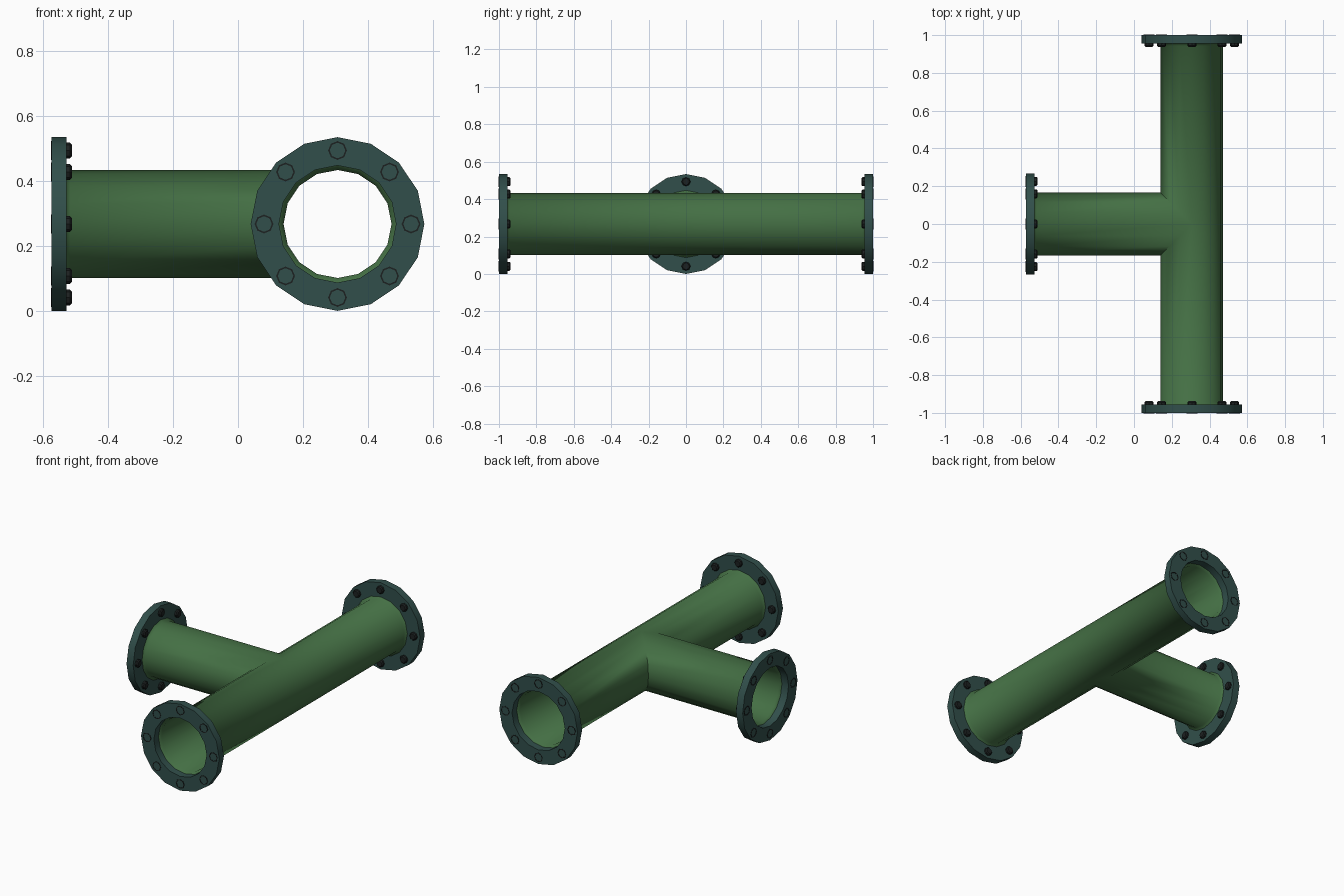
import bpy, bmesh, math
from mathutils import Matrix, Vector

if "Cube" in bpy.data.objects:
    bpy.data.objects.remove(bpy.data.objects["Cube"])

N = 16                      # sides of the pipes and flanges
R, RF, RI = 0.166, 0.267, 0.18   # pipe, flange outer, flange inner radius
CX, CZ = 0.306, 0.267       # main pipe axis
XE = -0.573                 # outer face of the branch flange
T = 0.045                   # flange thickness


def material(name, col):
    m = bpy.data.materials.new(name)
    m.diffuse_color = (*col, 1)
    m.use_nodes = True
    m.node_tree.nodes["Principled BSDF"].inputs["Base Color"].default_value = m.diffuse_color
    return m


GREEN = material("pipe green", (0.058, 0.160, 0.058))
TEAL = material("flange teal", (0.031, 0.078, 0.070))
DARK = material("bolt dark", (0.012, 0.015, 0.015))


def make(name, bm, mat, angle):
    bmesh.ops.remove_doubles(bm, verts=bm.verts, dist=1e-5)
    bmesh.ops.dissolve_degenerate(bm, edges=bm.edges, dist=1e-5)
    bmesh.ops.recalc_face_normals(bm, faces=bm.faces)
    me = bpy.data.meshes.new(name)
    bm.to_mesh(me)
    bm.free()
    me.materials.append(mat)
    ob = bpy.data.objects.new(name, me)
    bpy.context.collection.objects.link(ob)
    bpy.ops.object.select_all(action='DESELECT')
    bpy.context.view_layer.objects.active = ob
    ob.select_set(True)
    bpy.ops.object.shade_smooth_by_angle(angle=math.radians(angle))
    return ob


def strips(bm, rows):
    """Skin a closed ring of lengthwise point rows."""
    vs = [[bm.verts.new(p) for p in r] for r in rows]
    for i in range(len(vs)):
        a, b = vs[i], vs[(i + 1) % len(vs)]
        for k in range(len(a) - 1):
            bm.faces.new((a[k], a[k + 1], b[k + 1], b[k]))


def lathe(bm, profile, n, mtx, closed=True):
    """Revolve (radius, height) points about local z."""
    pts = profile + profile[:1] if closed else profile
    rows = []
    for i in range(n):
        a = 2 * math.pi * i / n
        rows.append([mtx @ Vector((r * math.cos(a), r * math.sin(a), h)) for r, h in pts])
    strips(bm, rows)


# Tee pipe: two main halves and a branch, mitred where they meet
bm = bmesh.new()
ring = [(math.cos(2 * math.pi * i / N), math.sin(2 * math.pi * i / N)) for i in range(N)]
for s in (-1, 1):
    strips(bm, [[(CX + R * c, s * max(0, -R * c), CZ + R * d),
                 (CX + R * c, s * (1 - T - 0.012), CZ + R * d),
                 (CX + RI * c, s * (1 - T), CZ + RI * d)] for c, d in ring])
strips(bm, [[(CX - abs(R * c), R * c, CZ + R * d),
             (XE + T + 0.012, R * c, CZ + R * d),
             (XE + T, RI * c, CZ + RI * d)] for c, d in ring])
make("tee_pipe", bm, GREEN, 50)

# Flange frames: local z points inward along the pipe
ends = {
    "front": Matrix.Translation((CX, -1, CZ)) @ Matrix.Rotation(-math.pi / 2, 4, 'X'),
    "back": Matrix.Translation((CX, 1, CZ)) @ Matrix.Rotation(math.pi / 2, 4, 'X'),
    "branch": Matrix.Translation((XE, 0, CZ)) @ Matrix.Rotation(math.pi / 2, 4, 'Y'),
}
for name, M in ends.items():
    # Flange ring
    bm = bmesh.new()
    lathe(bm, [(RI, 0), (RF, 0), (RF, T), (RI, T)], N, M)
    make(name + "_flange", bm, TEAL, 35)
    # Bolt heads on the inner face, thin bolt rims on the outer face
    bm = bmesh.new()
    for k in range(8):
        B = M @ Matrix.Rotation(k * math.pi / 4, 4, 'Z') @ Matrix.Translation((0.226, 0, 0))
        lathe(bm, [(0.024, T), (0.024, T + 0.011), (0.018, T + 0.017), (0, T + 0.017)], 8, B, False)
        lathe(bm, [(0.024, 0.001), (0.024, -0.002), (0.029, -0.002), (0.029, 0.001)], 8, B)
    make(name + "_bolts", bm, DARK, 30)
